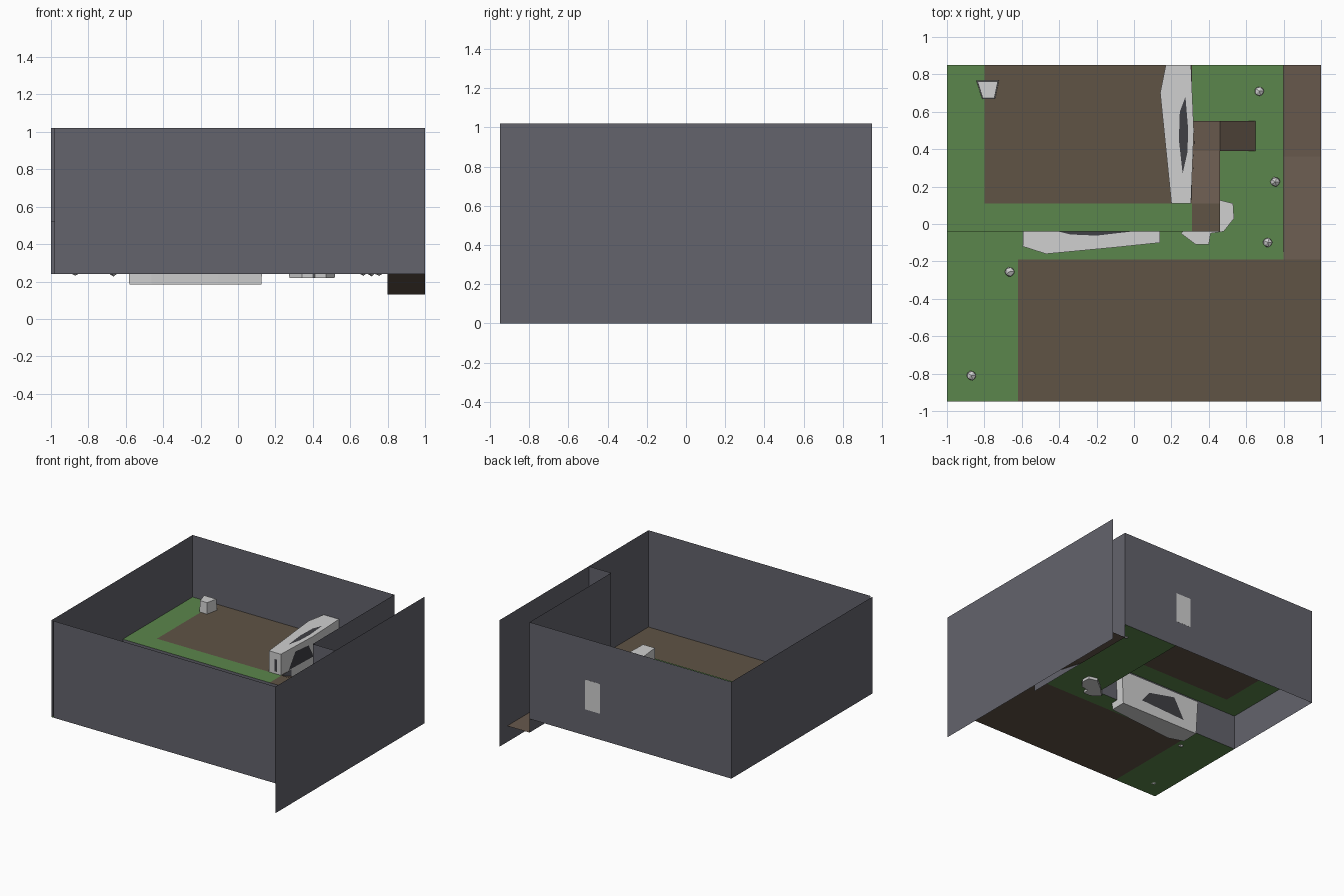
import bpy, bmesh, random
from mathutils import Vector

random.seed(4)
if "Cube" in bpy.data.objects:
    bpy.data.objects.remove(bpy.data.objects["Cube"], do_unlink=True)


def material(name, color):
    m = bpy.data.materials.new(name)
    m.use_nodes = True
    m.diffuse_color = (*color, 1)
    m.node_tree.nodes["Principled BSDF"].inputs["Base Color"].default_value = (*color, 1)
    return m


WALL = material("slate wall", (0.125, 0.125, 0.15))
GRASS = material("grass green", (0.105, 0.24, 0.072))
EARTH = material("earth brown", (0.115, 0.088, 0.06))
PATH = material("path brown", (0.135, 0.098, 0.073))
ROCK = material("pale rock", (0.63, 0.63, 0.63))
HOLLOW = material("dark hollow", (0.05, 0.05, 0.058))

LOW, MID, HIGH, TOP, SUNK = 0.24, 0.40, 0.52, 1.02, 0.13


def mesh_object(name, bm, mat):
    me = bpy.data.meshes.new(name)
    bm.to_mesh(me)
    bm.free()
    me.materials.append(mat)
    ob = bpy.data.objects.new(name, me)
    bpy.context.collection.objects.link(ob)
    return ob


def sheet(name, mat, *polys):
    """Flat polygons, each a list of 3D points."""
    bm = bmesh.new()
    for poly in polys:
        bm.faces.new([bm.verts.new(p) for p in poly])
    return mesh_object(name, bm, mat)


def flat(x0, x1, y0, y1, z0, z1=None):
    """Floor rectangle; z1 is the height at the y1 edge."""
    z1 = z0 if z1 is None else z1
    return [(x0, y0, z0), (x1, y0, z0), (x1, y1, z1), (x0, y1, z1)]


def upright(a, b, z0, z1):
    """Vertical rectangle over the line from a to b."""
    return [(*a, z0), (*b, z0), (*b, z1), (*a, z1)]


def slab(name, outline, z0, z1, top_scale=1.0, bottom_scale=1.0):
    """Faceted rock with a plan outline, tapered at its top or bottom."""
    bm = bmesh.new()
    mid = sum((Vector(p) for p in outline), Vector((0, 0))) / len(outline)
    rings = []
    for z, s in ((z0, bottom_scale), (z1, top_scale)):
        rings.append([bm.verts.new((*(mid + (Vector(p) - mid) * s), z)) for p in outline])
    low, high = rings
    n = len(outline)
    for i in range(n):
        j = (i + 1) % n
        bm.faces.new((low[i], low[j], high[j], high[i]))
    bm.faces.new(high)
    bm.faces.new(low[::-1])
    bmesh.ops.recalc_face_normals(bm, faces=bm.faces)
    return mesh_object(name, bm, ROCK)


def boulder(name, center, size, detail=1, jitter=0.1):
    bm = bmesh.new()
    bmesh.ops.create_icosphere(bm, subdivisions=detail, radius=1)
    for v in bm.verts:
        k = 1 + random.uniform(-jitter, jitter)
        v.co = Vector(center) + Vector([c * s * k for c, s in zip(v.co, size)])
    return mesh_object(name, bm, ROCK)


# Outer walls
sheet("right_wall", WALL, upright((1, -0.95), (1, 0.95), 0, TOP))
sheet("front_wall", WALL, upright((-0.98, -0.95), (1, -0.95), LOW, TOP))
sheet("left_wall", WALL, upright((-1, -0.95), (-1, 0.85), LOW, TOP))
sheet("back_wall", WALL, upright((-1, 0.85), (0.8, 0.85), LOW, TOP))

# Corridor walls, with an opening under the end wall
sheet("corridor_wall", WALL, upright((0.8, -0.19), (0.8, 0.85), SUNK, TOP))
sheet("corridor_lintel", WALL, upright((0.8, -0.19), (1, -0.19), 0.5, TOP))

# Lower floor
sheet("lower_grass", GRASS,
      flat(-1, -0.62, -0.95, -0.19, LOW),
      flat(-1, 0.8, -0.19, -0.04, LOW),
      flat(0.31, 0.8, -0.04, 0.85, LOW))
sheet("lower_earth", EARTH, flat(-0.62, 1, -0.95, -0.19, LOW))

# Upper terrace and its retaining walls
sheet("terrace_grass", GRASS,
      flat(-1, -0.8, 0.11, 0.85, HIGH),
      flat(-1, 0.31, -0.04, 0.11, HIGH))
sheet("terrace_earth", EARTH,
      flat(-0.8, 0.31, 0.11, 0.85, HIGH),
      flat(0.31, 0.46, -0.04, 0.11, HIGH))
sheet("retaining_walls", WALL,
      upright((-1, -0.04), (0.46, -0.04), LOW, HIGH),
      upright((0.31, -0.04), (0.31, 0.85), LOW, HIGH))

# Ramp turning down from the terrace
sheet("terrace_ramp", PATH,
      flat(0.31, 0.46, 0.11, 0.39, HIGH, MID),
      flat(0.31, 0.46, 0.39, 0.55, MID),
      [(0.46, 0.39, MID), (0.65, 0.39, LOW), (0.65, 0.55, LOW), (0.46, 0.55, MID)])
sheet("ramp_sides", WALL,
      [(0.46, -0.04, LOW), (0.46, 0.39, LOW), (0.46, 0.39, MID),
       (0.46, 0.11, HIGH), (0.46, -0.04, HIGH)],
      upright((0.31, 0.55), (0.46, 0.55), LOW, MID),
      *[[(0.46, y, LOW), (0.65, y, LOW), (0.46, y, MID)] for y in (0.39, 0.55)])

# Sunken corridor floor
sheet("corridor_floor", PATH,
      flat(0.8, 1, -0.19, 0.36, LOW, SUNK),
      flat(0.8, 1, 0.36, 0.85, SUNK))

# Long rock on the terrace
slab("terrace_rock",
     [(0.20, 0.11), (0.305, 0.11), (0.32, 0.5), (0.305, 0.851), (0.17, 0.851), (0.14, 0.7)],
     0.45, 0.69)
sheet("terrace_rock_hollows", HOLLOW,
      [(0.26, 0.27, 0.694), (0.285, 0.38, 0.694), (0.29, 0.5, 0.694),
       (0.275, 0.68, 0.694), (0.245, 0.6, 0.694), (0.24, 0.45, 0.694)],
      [(0.313, 0.2, 0.53), (0.325, 0.5, 0.53), (0.322, 0.44, 0.64), (0.316, 0.28, 0.65)],
      upright((0.25, 0.106), (0.275, 0.106), 0.54, 0.64))

# Long rock set in the retaining wall
slab("wall_rock",
     [(-0.59, 0.03), (-0.595, -0.12), (-0.47, -0.16), (-0.1, -0.125),
      (0.14, -0.1), (0.14, 0.03)],
     0.185, 0.46, 1.0, 0.96)
sheet("wall_rock_hollows", HOLLOW,
      [(-0.4, -0.041, 0.464), (-0.34, -0.056, 0.464), (-0.2, -0.062, 0.464),
       (-0.02, -0.041, 0.464)],
      [(-0.45, 0.034, 0.25), (-0.05, 0.034, 0.27), (-0.12, 0.034, 0.36), (-0.36, 0.034, 0.41)])

# Rock around the terrace corner
slab("corner_rock",
     [(0.25, -0.05), (0.33, -0.11), (0.40, -0.11), (0.41, -0.05), (0.48, -0.04),
      (0.535, 0.03), (0.53, 0.11), (0.45, 0.13), (0.35, 0.05)],
     0.22, 0.44, 1.0, 0.85)

# Tapered boulder on the terrace
slab("terrace_boulder", [(-0.81, 0.67), (-0.745, 0.67), (-0.725, 0.765), (-0.84, 0.765)],
     HIGH, 0.61, 0.95, 1.05)

# Scattered stones
for i, (x, y) in enumerate([(0.67, 0.71), (0.755, 0.225), (0.715, -0.1),
                            (-0.665, -0.255), (-0.87, -0.81)]):
    boulder(f"stone_{i + 1}", (x, y, LOW + 0.015), (0.028, 0.028, 0.026))
